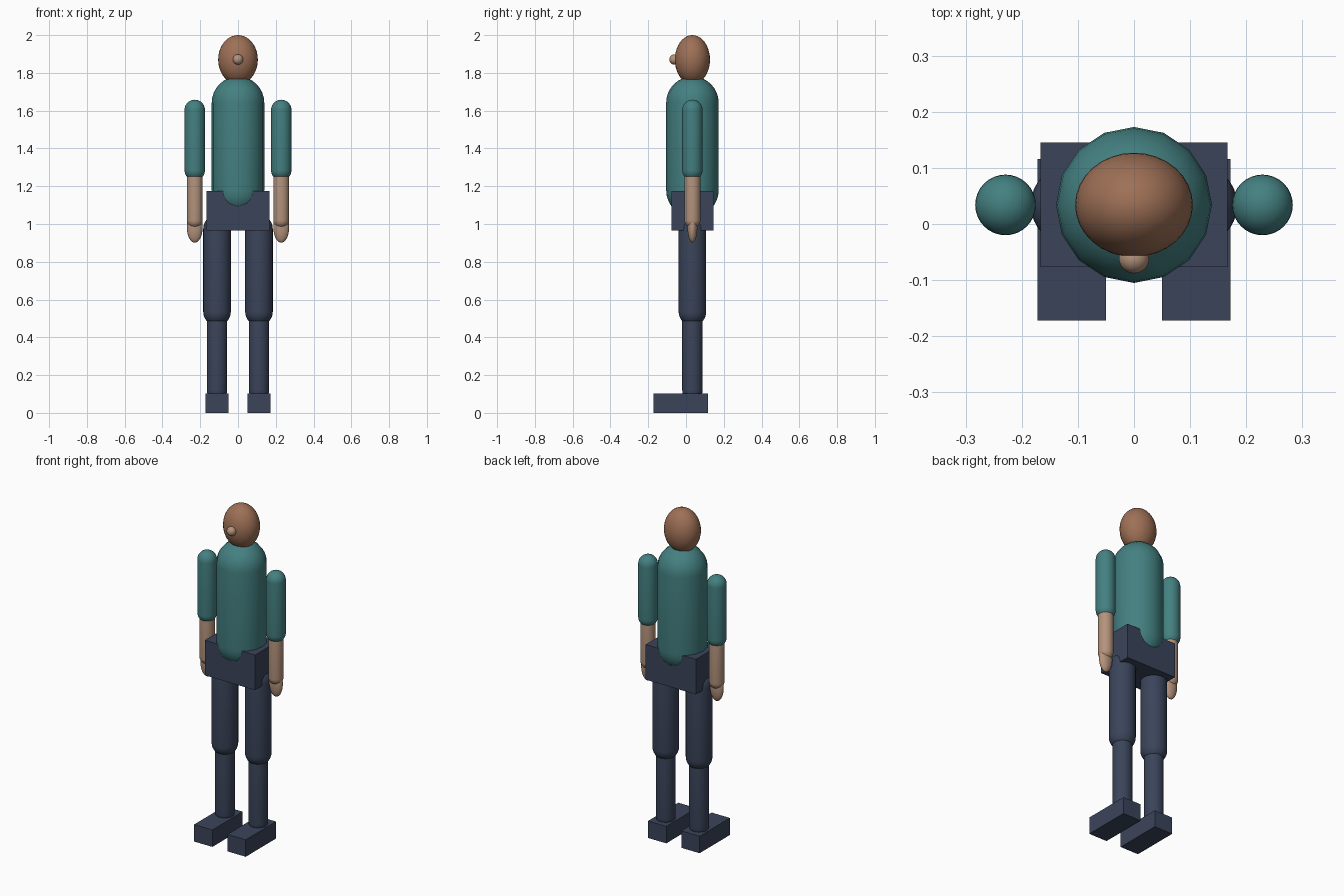
import bpy, bmesh, math

if "Cube" in bpy.data.objects:
    bpy.data.objects.remove(bpy.data.objects["Cube"])

Y = 0.034  # body axis depth


def material(name, rgb):
    m = bpy.data.materials.new(name)
    lin = [((c / 255 + 0.055) / 1.055) ** 2.4 for c in rgb]
    m.diffuse_color = (*lin, 1)
    m.use_nodes = True
    m.node_tree.nodes["Principled BSDF"].inputs["Base Color"].default_value = m.diffuse_color
    return m


TEAL = material("teal_shirt", (68, 128, 129))
NAVY = material("navy_trousers", (58, 68, 90))
BROWN = material("brown_head", (158, 112, 86))
SKIN = material("light_skin", (180, 147, 124))


def finish(name, bm, mat, smooth):
    bmesh.ops.recalc_face_normals(bm, faces=bm.faces)
    for f in bm.faces:
        f.smooth = smooth
    me = bpy.data.meshes.new(name)
    bm.to_mesh(me)
    bm.free()
    me.materials.append(mat)
    ob = bpy.data.objects.new(name, me)
    bpy.context.collection.objects.link(ob)
    return ob


def capsule(name, x, r, low, high, mat, sides=32, rings=8):
    """Upright capsule; low and high are the centres of its round ends."""
    bm = bmesh.new()
    bmesh.ops.create_uvsphere(bm, u_segments=sides, v_segments=rings * 2, radius=r)
    # split the equator so the straight wall has crisp end rings
    upper = [f for f in bm.faces if f.calc_center_median().z > 0]
    top = bmesh.ops.split(bm, geom=upper)["geom"]
    top_verts = {v for g in top if isinstance(g, bmesh.types.BMFace) for v in g.verts}
    for v in bm.verts:
        v.co.z += high if v in top_verts else low
        v.co.x += x
        v.co.y += Y
    bmesh.ops.bridge_loops(bm, edges=[e for e in bm.edges if e.is_boundary])
    return finish(name, bm, mat, True)


def ellipsoid(name, centre, radii, mat):
    bm = bmesh.new()
    bmesh.ops.create_uvsphere(bm, u_segments=32, v_segments=20, radius=1)
    for v in bm.verts:
        v.co = [c + a * r for c, a, r in zip(centre, v.co, radii)]
    return finish(name, bm, mat, True)


def box(name, low, high, mat):
    bm = bmesh.new()
    bmesh.ops.create_cube(bm, size=1)
    for v in bm.verts:
        v.co = [a + (b - a) * (c + 0.5) for a, b, c in zip(low, high, v.co)]
    return finish(name, bm, mat, False)


# Head, nose, torso and hips
ellipsoid("head", (0, Y, 1.87), (0.105, 0.093, 0.13), BROWN)
ellipsoid("nose", (0, -0.061, 1.871), (0.027, 0.027, 0.027), SKIN)
capsule("torso", 0, 0.139, 1.178, 1.642, TEAL, sides=16)
box("hips", (-0.167, -0.077, 0.965), (0.167, 0.145, 1.176), NAVY)

# Arms and legs on both sides
for side, s in (("left", 1), ("right", -1)):
    arm, leg = s * 0.229, s * 0.111
    capsule(side + "_upper_arm", arm, 0.054, 1.285, 1.604, TEAL)
    capsule(side + "_forearm", arm, 0.042, 1.02, 1.27, SKIN)
    ellipsoid(side + "_hand", (arm, Y, 0.983), (0.042, 0.026, 0.082), SKIN)
    capsule(side + "_thigh", leg, 0.073, 0.535, 0.975, NAVY)
    capsule(side + "_shin", leg, 0.054, 0.12, 0.5, NAVY)
    x0, x1 = sorted((s * 0.05, s * 0.172))
    box(side + "_foot", (x0, -0.172, 0), (x1, 0.116, 0.102), NAVY)
